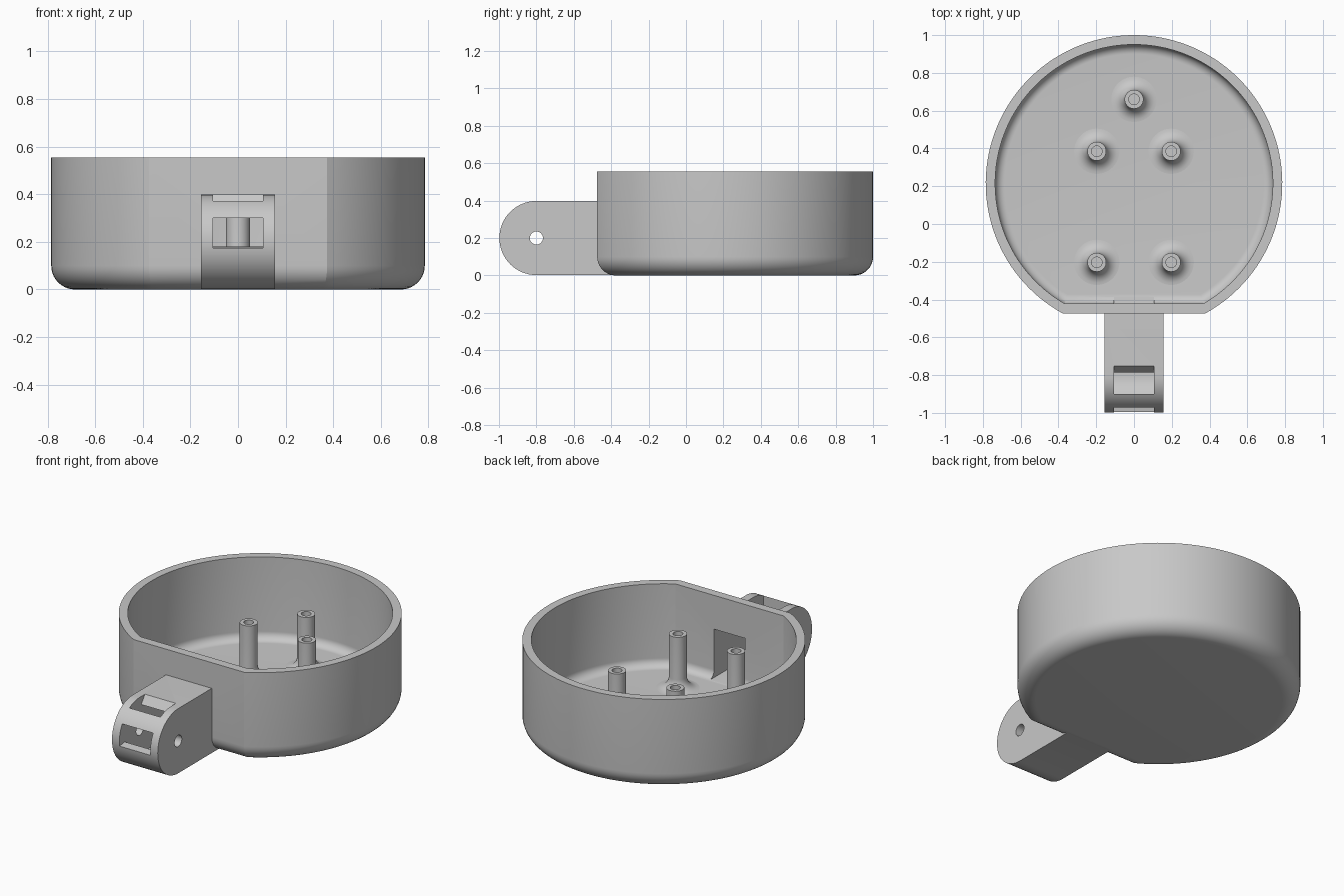
import bpy, bmesh
from math import sin, cos, pi, asin, radians

cube = bpy.data.objects.get("Cube")
if cube:
    bpy.data.objects.remove(cube, do_unlink=True)

grey = bpy.data.materials.new("plain_grey")
grey.use_nodes = True
grey.diffuse_color = (0.58, 0.58, 0.58, 1)
grey.node_tree.nodes["Principled BSDF"].inputs["Base Color"].default_value = (0.58, 0.58, 0.58, 1)

CENTRE_Y = 0.215     # centre of the round bowl
PIVOT = (-0.8, 0.2)  # y, z of the hinge hole


def make(name, bm):
    bmesh.ops.recalc_face_normals(bm, faces=bm.faces[:])
    mesh = bpy.data.meshes.new(name)
    bm.to_mesh(mesh)
    bm.free()
    mesh.materials.append(grey)
    ob = bpy.data.objects.new(name, mesh)
    bpy.context.collection.objects.link(ob)
    return ob


def bowl_solid(name, radius, flat, z0, z1, fillet, n=112, steps=10):
    """Disc with one flat side and a rounded lower edge."""
    levels = []
    for i in range(steps + 1):
        a = pi / 2 * i / steps
        levels.append((fillet * (1 - sin(a)), z0 + fillet * (1 - cos(a))))
    levels.append((0, z1))
    bm = bmesh.new()
    rings = []
    for inset, z in levels:
        r = radius - inset
        a0 = -asin((flat - inset) / r)
        angles = [a0 + (pi - 2 * a0) * i / n for i in range(n + 1)]
        rings.append([bm.verts.new((r * cos(a), CENTRE_Y + r * sin(a), z)) for a in angles])
    for low, high in zip(rings, rings[1:]):
        for i in range(n + 1):
            j = (i + 1) % (n + 1)
            bm.faces.new((low[i], low[j], high[j], high[i]))
    bm.faces.new(rings[0])
    bm.faces.new(rings[-1])
    return make(name, bm)


def side_prism(name, profile, half_width):
    """Extrude a (y, z) profile across x."""
    bm = bmesh.new()
    ends = [[bm.verts.new((x, y, z)) for y, z in profile] for x in (-half_width, half_width)]
    n = len(profile)
    for i in range(n):
        j = (i + 1) % n
        bm.faces.new((ends[0][i], ends[0][j], ends[1][j], ends[1][i]))
    for end in ends:
        bm.faces.new(end)
    return make(name, bm)


def arc(radius, start, end, n):
    return [(PIVOT[0] + radius * cos(start + (end - start) * i / n),
             PIVOT[1] + radius * sin(start + (end - start) * i / n)) for i in range(n + 1)]


def rounded_bar(radius, back):
    """Side outline of a bar with a semicircular front end."""
    return [(back, PIVOT[1] + radius)] + arc(radius, pi / 2, 3 * pi / 2, 32) + [(back, PIVOT[1] - radius)]


def combine(target, tool, operation):
    mod = target.modifiers.new(operation, 'BOOLEAN')
    mod.operation = operation
    mod.solver = 'EXACT'
    mod.object = tool
    bpy.context.view_layer.objects.active = target
    bpy.ops.object.modifier_apply(modifier=mod.name)
    bpy.data.objects.remove(tool, do_unlink=True)


def smooth(ob):
    bpy.ops.object.select_all(action='DESELECT')
    ob.select_set(True)
    bpy.context.view_layer.objects.active = ob
    bpy.ops.object.shade_smooth_by_angle(angle=radians(22))


# Housing: round bowl joined to the hinge arm, then hollowed
housing = bowl_solid("housing", 0.785, 0.69, 0, 0.555, 0.1)
combine(housing, side_prism("arm", rounded_bar(0.198, -0.3), 0.155), 'UNION')
combine(housing, bowl_solid("bowl_cavity", 0.735, 0.637, 0.05, 0.7, 0.05), 'DIFFERENCE')

# Cable channel through the arm into the bowl
combine(housing, side_prism("arm_channel", rounded_bar(0.148, -0.345), 0.105), 'DIFFERENCE')

# Front window, top slot and hinge hole
front_window = [(-1.05, 0.165), (-1.05, 0.3), (-0.9, 0.3), (-0.9, 0.188)]
top_slot = [(-0.735, 0.42), (-0.9, 0.42), (-0.9, 0.29), (-0.82, 0.3)]
combine(housing, side_prism("front_window", front_window, 0.105), 'DIFFERENCE')
combine(housing, side_prism("top_slot", top_slot, 0.105), 'DIFFERENCE')
combine(housing, side_prism("hinge_hole", arc(0.035, 0, 2 * pi * 31 / 32, 31), 0.3), 'DIFFERENCE')
smooth(housing)


def standoff(name, x, y, radius=0.05, bore=0.028, fillet=0.07, floor=0.05, top=0.38, n=40):
    """Hollow screw post with a flared foot."""
    profile = [(bore, 0.1), (bore, top), (radius, top)]
    for i in range(9):
        a = pi / 2 * i / 8
        profile.append((radius + fillet * (1 - cos(a)), floor + fillet * (1 - sin(a))))
    bm = bmesh.new()
    rings = [[bm.verts.new((x + r * cos(2 * pi * i / n), y + r * sin(2 * pi * i / n), z))
              for i in range(n)] for r, z in profile]
    for low, high in zip(rings, rings[1:]):
        for i in range(n):
            j = (i + 1) % n
            bm.faces.new((low[i], low[j], high[j], high[i]))
    bm.faces.new(rings[0])
    bm.faces.new(rings[-1])
    smooth(make(name, bm))


# Screw posts on the bowl floor
standoff("rear_standoff", 0, 0.66)
for side, sx in (("left", 1), ("right", -1)):
    standoff(side + "_middle_standoff", sx * 0.197, 0.385)
    standoff(side + "_front_standoff", sx * 0.197, -0.203)
